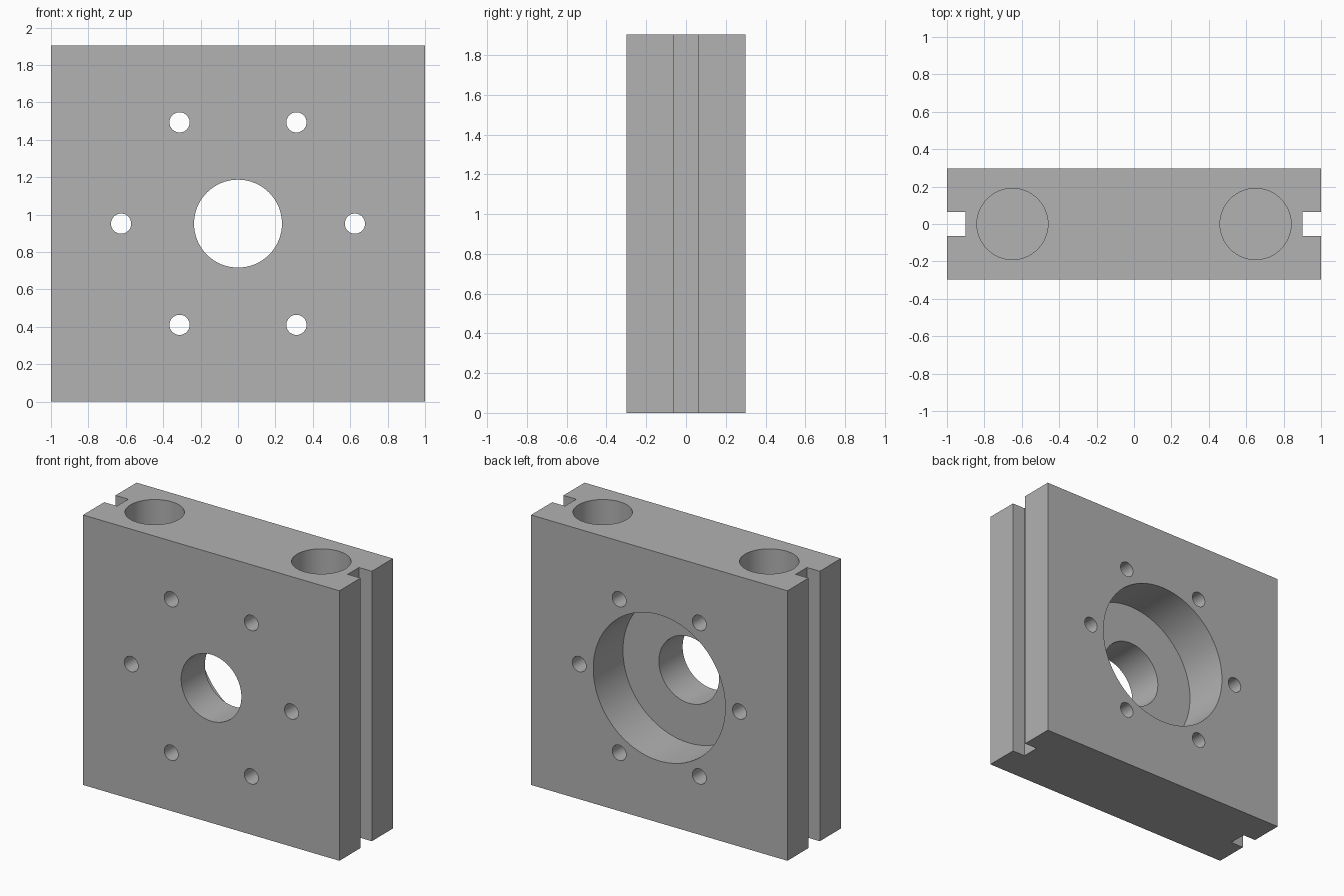
import bpy, bmesh, math

if "Cube" in bpy.data.objects:
    bpy.data.objects.remove(bpy.data.objects["Cube"])

H, W, D = 1.904, 1.0, 0.298      # height, half width, half depth
CZ = H / 2

steel = bpy.data.materials.new("plain grey")
steel.diffuse_color = (0.445, 0.445, 0.445, 1)
steel.use_nodes = True
steel.node_tree.nodes["Principled BSDF"].inputs["Base Color"].default_value = steel.diffuse_color

# Block: grooved outline extruded upward
half = [(W, -D), (W, -0.063), (0.9, -0.063), (0.9, 0.063), (W, 0.063), (W, D)]
outline = half + [(-x, y) for x, y in reversed(half)]
bm = bmesh.new()
base = bm.faces.new([bm.verts.new((x, y, 0)) for x, y in outline])
top = bmesh.ops.extrude_face_region(bm, geom=[base])
bmesh.ops.translate(bm, vec=(0, 0, H),
                    verts=[v for v in top["geom"] if isinstance(v, bmesh.types.BMVert)])
bmesh.ops.recalc_face_normals(bm, faces=bm.faces)
mesh = bpy.data.meshes.new("mounting_block")
bm.to_mesh(mesh)
bm.free()
block = bpy.data.objects.new("mounting_block", mesh)
bpy.context.collection.objects.link(block)
block.data.materials.append(steel)


def drill(radius, length, centre, along_y=True, sides=64):
    """Cut a round hole into the block."""
    bpy.ops.mesh.primitive_cylinder_add(
        vertices=sides, radius=radius, depth=length, location=centre,
        rotation=(math.pi / 2 if along_y else 0, 0, 0))
    cutter = bpy.context.object
    cutter.name = "hole_cutter"
    cutter.hide_render = True
    cutter.data.materials.append(steel)
    mod = block.modifiers.new("hole", 'BOOLEAN')
    mod.operation, mod.solver, mod.object = 'DIFFERENCE', 'EXACT', cutter
    bpy.context.view_layer.objects.active = block
    bpy.ops.object.modifier_apply(modifier=mod.name)
    bpy.data.objects.remove(cutter, do_unlink=True)


# Centre bore, and wide recess from the back
drill(0.235, 1.0, (0, 0, CZ))
drill(0.515, 0.6, (0, -0.033 + 0.3, CZ), sides=96)

# Ring of six bolt holes
for i in range(6):
    a = i * math.pi / 3
    drill(0.054, 1.0, (0.625 * math.cos(a), 0, CZ + 0.625 * math.sin(a)), sides=32)

# Two blind sockets in the top
for s in (-1, 1):
    drill(0.19, 1.0, (s * 0.65, 0, H), along_y=False)

bpy.ops.object.select_all(action='DESELECT')
block.select_set(True)
bpy.context.view_layer.objects.active = block
bpy.ops.object.shade_smooth_by_angle(angle=math.radians(30))
